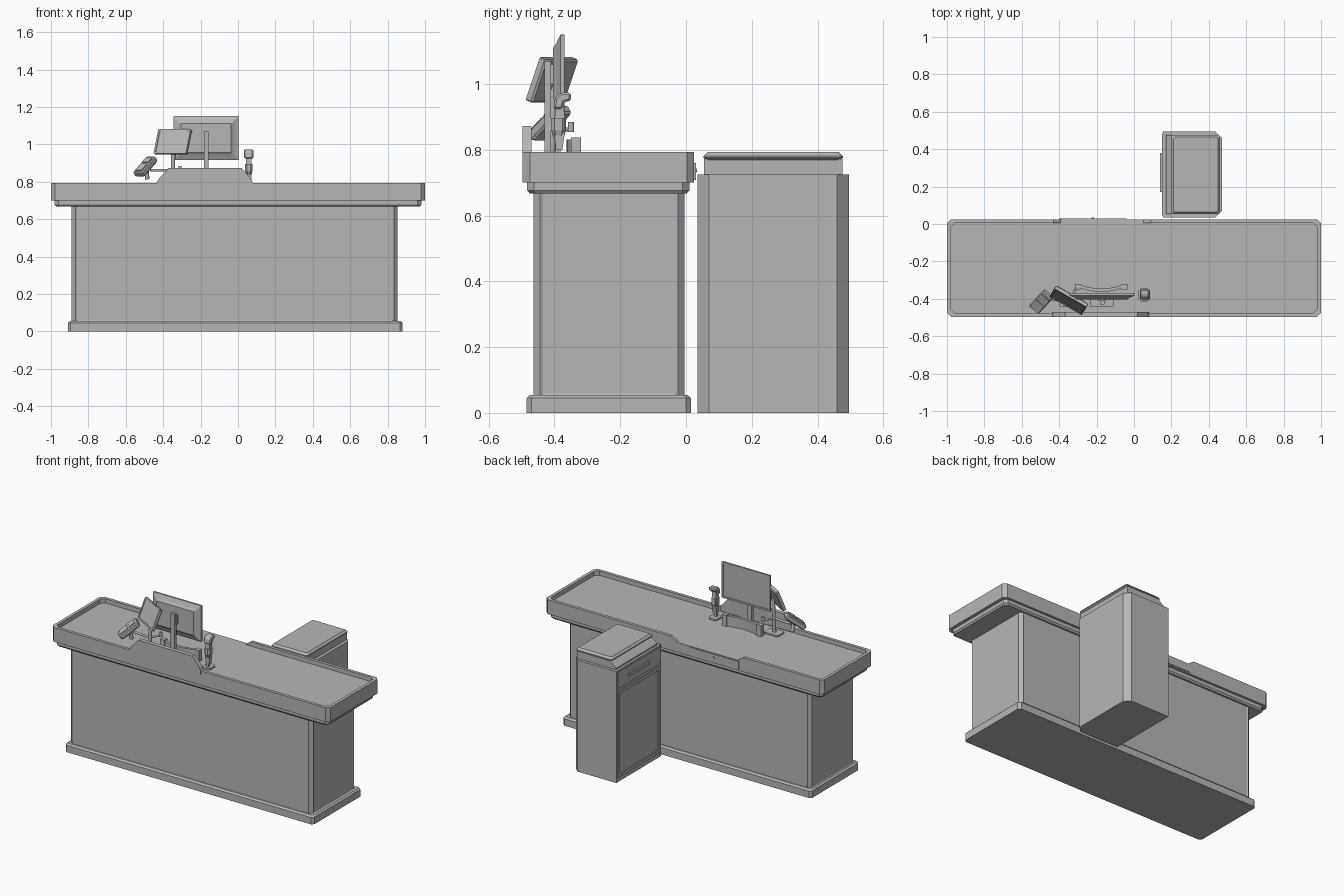
import bpy, bmesh
from math import radians
from mathutils import Matrix, Vector

old = bpy.data.objects.get("Cube")
if old:
    bpy.data.objects.remove(old, do_unlink=True)

grey = bpy.data.materials.new("plain_grey")
grey.use_nodes = True
grey.diffuse_color = (0.47, 0.47, 0.47, 1)
grey.node_tree.nodes["Principled BSDF"].inputs["Base Color"].default_value = (0.47, 0.47, 0.47, 1)


def finish(name, bm, matrix=None):
    bmesh.ops.recalc_face_normals(bm, faces=bm.faces)
    mesh = bpy.data.meshes.new(name)
    bm.to_mesh(mesh)
    bm.free()
    mesh.materials.append(grey)
    obj = bpy.data.objects.new(name, mesh)
    if matrix:
        obj.matrix_world = matrix
    bpy.context.collection.objects.link(obj)
    return obj


def loft(rings):
    """Skin a list of equal point loops and cap both ends."""
    bm = bmesh.new()
    loops = [[bm.verts.new(p) for p in ring] for ring in rings]
    for a, b in zip(loops, loops[1:]):
        for i in range(len(a)):
            j = (i + 1) % len(a)
            bm.faces.new((a[i], a[j], b[j], b[i]))
    bm.faces.new(loops[0])
    bm.faces.new(loops[-1])
    return bm


def rect(x0, x1, y0, y1, c, z):
    """Rectangle with cut corners."""
    return [(x0 + c, y0, z), (x1 - c, y0, z), (x1, y0 + c, z), (x1, y1 - c, z),
            (x1 - c, y1, z), (x0 + c, y1, z), (x0, y1 - c, z), (x0, y0 + c, z)]


def stack(name, x0, x1, y0, y1, c, levels, matrix=None):
    """Cut-corner block from (inset, height) levels."""
    rings = [rect(x0 + i, x1 - i, y0 + i, y1 - i, c, z) for i, z in levels]
    return finish(name, loft(rings), matrix)


def prism(name, pts, axis, lo, hi):
    """Extrude a 2D outline along the given axis."""
    def place(p, d):
        q = list(p)
        q.insert(axis, d)
        return q
    return finish(name, loft([[place(p, d) for p in pts] for d in (lo, hi)]))


def box(name, x0, x1, y0, y1, z0, z1):
    return prism(name, [(x0, y0), (x1, y0), (x1, y1), (x0, y1)], 2, z0, z1)


def tube(name, a, b, r):
    a, b = Vector(a), Vector(b)
    bm = bmesh.new()
    bmesh.ops.create_cone(bm, cap_ends=True, segments=12, radius1=r, radius2=r,
                          depth=(b - a).length)
    turn = (b - a).to_track_quat('Z', 'Y').to_matrix().to_4x4()
    return finish(name, bm, Matrix.Translation((a + b) / 2) @ turn)


# Counter: plinth, panelled body, ledge and slab
stack("plinth", -.91, .88, -.485, .015, .015, [(0, 0), (0, .045), (.01, .055)])
body = loft([rect(-.89, .853, -.464, -.005, .02, z) for z in (.05, .675)])
bmesh.ops.recalc_face_normals(body, faces=body.faces)
panels = [f for f in body.faces if abs(f.normal.z) < .1 and f.calc_area() > .1]
bmesh.ops.inset_individual(body, faces=panels, thickness=.012, depth=-.004)
finish("counter_body", body)
stack("counter_ledge", -.98, .98, -.483, .01, .02, [(.008, .667), (0, .677), (0, .705)])
TRAY = (-1, 1, -.497, .025)
FLOOR, RIM = .765, .793
stack("counter_slab", *TRAY, .022, [(0, .70), (0, FLOOR)])

# Raised rim, open along the middle of the back
GAP = (-.43, .09)


def rim_path(t):
    x0, x1, y0, y1 = TRAY
    x0, x1, y0, y1, c = x0 + t, x1 - t, y0 + t, y1 - t, .022
    return [(GAP[0], y1), (x0 + c, y1), (x0, y1 - c), (x0, y0 + c), (x0 + c, y0),
            (x1 - c, y0), (x1, y0 + c), (x1, y1 - c), (x1 - c, y1), (GAP[1], y1)]


prism("counter_rim", rim_path(0) + rim_path(.02)[::-1], 2, FLOOR - .001, RIM)
for n, (end, way) in enumerate(zip(GAP, (1, -1))):
    prism(f"rim_ramp_{n}", [(end, FLOOR), (end, RIM), (end + .04 * way, FLOOR)], 1, .005, .025)

# Raised guard on the front edge
prism("front_guard", [(-.435, .77), (-.435, .793), (-.425, .815), (-.37, .873), (.02, .873),
                      (.07, .815), (.08, .793), (.08, .77)], 1, -.4975, -.47)

# Till drawer in the back edge
box("till_drawer", -.40, -.04, .02, .03, .708, .76)
tube("drawer_lock", (-.22, .025, .738), (-.22, .034, .738), .006)

# Side cabinet
cab = [(.155, .035), (.435, .035), (.47, .07), (.47, .46), (.435, .495), (.155, .495)]
prism("cabinet_body", cab, 2, 0, .725)
prism("cabinet_shoulder", [(.17, .72), (.17, .735), (.215, .772), (.45, .772), (.45, .72)],
      1, .054, .476)
stack("cabinet_lid", .20, .46, .053, .477, .008,
      [(.012, .768), (0, .776), (0, .781), (.012, .793)])
box("cabinet_drawer", .149, .157, .045, .485, .61, .717)
box("cabinet_handle", .14, .15, .17, .38, .655, .675)
for n, (a, b, lo, hi) in enumerate([(.045, .065, .03, .59), (.465, .485, .03, .59),
                                    (.065, .465, .03, .05), (.065, .465, .57, .59)]):
    box(f"cabinet_door_frame_{n}", .149, .157, a, b, lo, hi)

# Cashier monitor, facing the back
stack("cashier_monitor", -.174, .174, -.117, .117, .002,
      [(.04, -.034), (.028, -.025), (0, -.012), (0, 0), (.011, 0), (.012, -.003)],
      Matrix.Translation((-.171, -.37, 1.034)) @ Matrix.Rotation(radians(-90), 4, 'X'))
box("monitor_pole", -.183, -.157, -.43, -.41, FLOOR, 1.07)
box("monitor_mount", -.19, -.15, -.412, -.40, 1.0, 1.06)
stack("monitor_foot", -.235, -.11, -.445, -.39, .006, [(0, FLOOR), (0, FLOOR + .01)])


def facing(spot, turn, tilt):
    return (Matrix.Translation(spot) @ Matrix.Rotation(radians(turn), 4, 'Z')
            @ Matrix.Rotation(radians(tilt), 4, 'X'))


# Customer display, facing the front and tilted up
stack("customer_display", -.1, .1, -.07, .07, .003,
      [(.006, -.014), (0, -.008), (0, .01), (.01, .01), (.011, .007)],
      facing((-.348, -.408, 1.013), -30, 69))
tube("display_pole", (-.35, -.41, FLOOR), (-.345, -.402, 1.0), .011)
stack("display_foot", -.40, -.30, -.445, -.37, .01, [(0, FLOOR), (0, FLOOR + .01)])

# Card reader on its arm
reader = facing((-.495, -.415, .882), -43, 38)
stack("card_reader", -.034, .034, -.07, .07, .006,
      [(.006, -.018), (0, -.01), (0, .01), (.005, .016)], reader)
stack("reader_screen", -.024, .024, .012, .052, .002, [(0, .014), (0, .021)], reader)
stack("reader_keys", -.024, .024, -.055, 0, .002, [(0, .014), (0, .02)], reader)
tube("reader_grip", (-.49, -.41, .87), (-.485, -.40, .815), .012)
tube("reader_arm", (-.47, -.40, .862), (-.35, -.408, .862), .007)
tube("reader_arm_end", (-.35, -.408, .862), (-.31, -.345, .862), .006)
tube("arm_knob", (-.31, -.35, .855), (-.31, -.35, .885), .009)

# Curved keypad shelf beneath the monitor
steps = [n / 5 for n in range(-5, 6)]
arc = [(-.175 + .125 * t, -.363 + .025 * t * t) for t in steps]
prism("curved_shelf", arc + [(x, y + .018) for x, y in reversed(arc)], 2, FLOOR, .832)
for side in (-1, 1):
    x = -.175 + .125 * side
    box("shelf_end_right" if side < 0 else "shelf_end_left",
        x - .016, x + .016, -.35, -.32, FLOOR, .838)

# Hand scanner in its stand
stack("scanner_foot", .025, .085, -.415, -.345, .012, [(0, FLOOR), (0, FLOOR + .01)])
box("scanner_stem", .048, .066, -.398, -.382, FLOOR, .87)
stack("scanner_cup", .038, .078, -.41, -.365, .01, [(.006, .84), (0, .86), (0, .895)])
prism("scanner_handle", [(-.396, .80), (-.376, .80), (-.366, .87), (-.372, .935),
                         (-.396, .935), (-.402, .87)], 0, .043, .073)
head = prism("scanner_head", [(-.404, .925), (-.398, .96), (-.38, .974), (-.35, .974),
                              (-.349, .95), (-.37, .945), (-.376, .925)], 0, .032, .082)
bevel = head.modifiers.new("soft_edges", 'BEVEL')
bevel.width = .006
